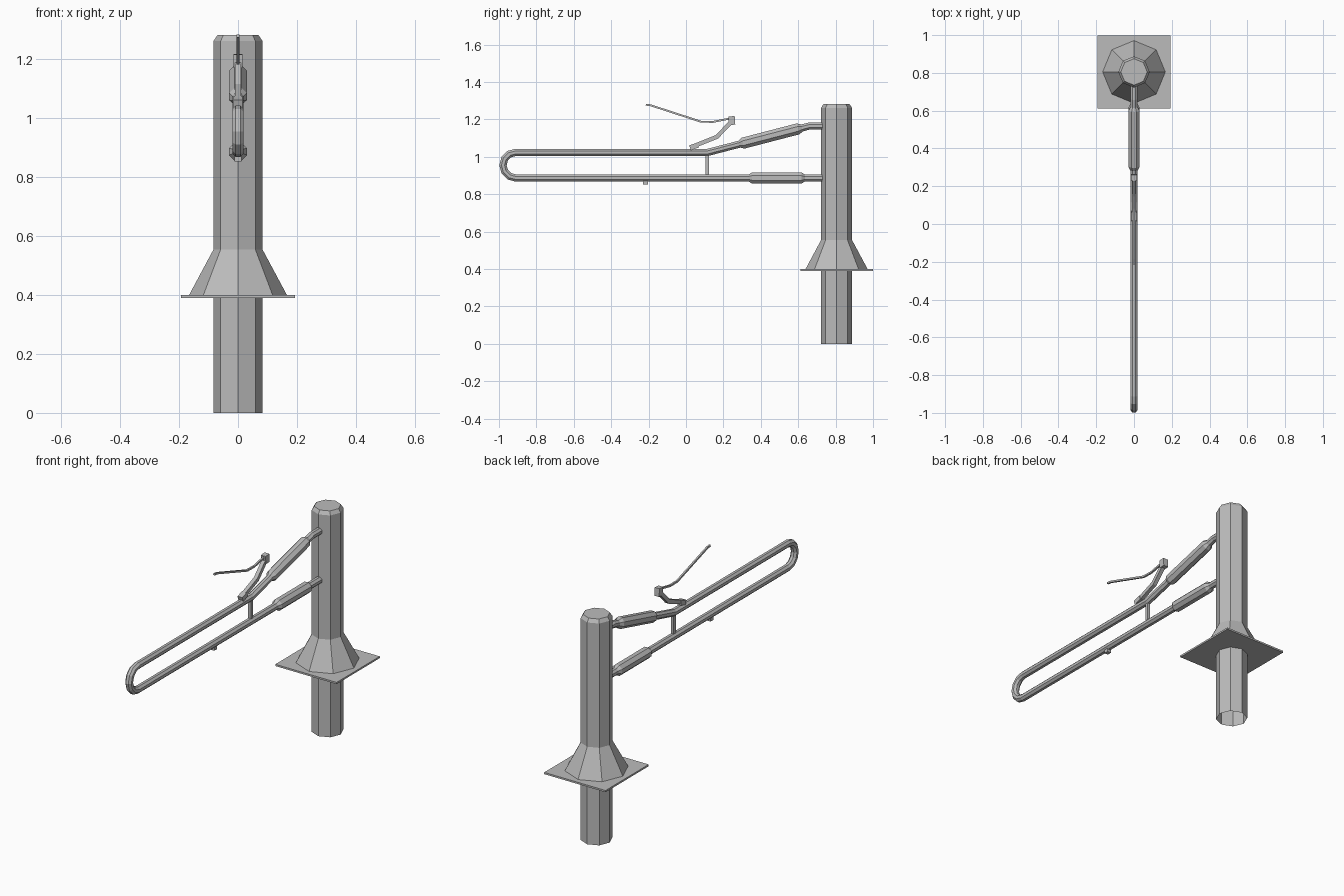
import bpy, bmesh, math
from mathutils import Vector

if "Cube" in bpy.data.objects:
    bpy.data.objects.remove(bpy.data.objects["Cube"], do_unlink=True)

POST_Y = 0.805

grey = bpy.data.materials.new("steel_grey")
grey.use_nodes = True
colour = (0.5, 0.5, 0.5, 1)
grey.diffuse_color = colour
grey.node_tree.nodes["Principled BSDF"].inputs["Base Color"].default_value = colour


def finish(name, bm):
    bmesh.ops.recalc_face_normals(bm, faces=bm.faces)
    mesh = bpy.data.meshes.new(name)
    bm.to_mesh(mesh)
    bm.free()
    mesh.materials.append(grey)
    obj = bpy.data.objects.new(name, mesh)
    bpy.context.collection.objects.link(obj)
    return obj


def skin(bm, rings, cap_start=True, cap_end=True):
    n = len(rings[0])
    for a, b in zip(rings, rings[1:]):
        for i in range(n):
            j = (i + 1) % n
            bm.faces.new((a[i], a[j], b[j], b[i]))
    if cap_start:
        bm.faces.new(rings[0])
    if cap_end:
        bm.faces.new(rings[-1])


def lathe(name, profile, cap_end):
    """Eight-sided upright shape from (radius, height) pairs, open below."""
    bm = bmesh.new()
    rings = [[bm.verts.new((r * math.cos(k * math.pi / 4),
                            POST_Y + r * math.sin(k * math.pi / 4), z))
              for k in range(8)] for r, z in profile]
    skin(bm, rings, False, cap_end)
    return finish(name, bm)


def sweep(name, path, sides=8, width=1.0):
    """Mitred bar along (y, z, radius) points in the middle plane."""
    bm = bmesh.new()
    pts = [Vector((0, y, z)) for y, z, r in path]
    rings = []
    for i, p in enumerate(pts):
        d_in = (p - pts[max(i - 1, 0)]).normalized()
        d_out = (pts[min(i + 1, len(pts) - 1)] - p).normalized()
        d = (d_in + d_out).normalized()
        ref = d_out if d_out.length else d_in
        side = Vector((0, -d.z, d.y)) / max(d.dot(ref), 0.5)
        r = path[i][2] / math.cos(math.pi / sides)
        ring = []
        for k in range(sides):
            a = 2 * math.pi * (k + 0.5) / sides
            ring.append(bm.verts.new(p + side * r * math.sin(a)
                                     + Vector((r * width * math.cos(a), 0, 0))))
        rings.append(ring)
    skin(bm, rings)
    return finish(name, bm)


def box(name, centre, size, tilt=0):
    bm = bmesh.new()
    bmesh.ops.create_cube(bm, size=1)
    bmesh.ops.scale(bm, vec=size, verts=bm.verts)
    obj = finish(name, bm)
    obj.location = centre
    obj.rotation_euler.x = tilt
    return obj


# Post with chamfered top, flared foot and ground plate
lathe("post", [(0.083, 0), (0.083, 1.262), (0.07, 1.282)], True)
lathe("flared_foot", [(0.166, 0.4), (0.083, 0.555)], False)
box("ground_plate", (0, POST_Y, 0.395), (0.386, 0.388, 0.01))

# Long looped rail: upper run, rounded end, lower run
R, TOP, LOW = 0.019, 1.024, 0.887
mid, half = (TOP + LOW) / 2, (TOP - LOW) / 2
loop = [(0.73, 1.165, R), (0.66, 1.165, R), (0.117, TOP, R)]
for k in range(7):
    a = math.pi * k / 6
    loop.append((-0.91 - half * math.sin(a), mid + half * math.cos(a), R))
loop.append((0.73, LOW, R))
sweep("loop_rail", loop)

# Thicker sleeves around both runs
def sleeve(name, start, end, r=0.03):
    a, b = Vector(start), Vector(end)
    stations = ((0, R), (0.06, r), (0.94, r), (1, R))
    sweep(name, [(*a.lerp(b, t), s) for t, s in stations])

sleeve("upper_sleeve", (0.285, 1.068), (0.62, 1.155))
sleeve("lower_sleeve", (0.335, LOW), (0.635, LOW))

# Strut between the runs and small stop below
box("strut", (0, 0.114, mid), (0.018, 0.018, 0.12))
box("lower_stop", (0, -0.217, 0.863), (0.024, 0.026, 0.02))

# Bent bracket with foot and head blocks
sweep("bracket_arm", [(0.04, 1.057, 0.011), (0.165, 1.107, 0.011),
                      (0.24, 1.185, 0.011)], sides=4)
box("bracket_foot", (0, 0.043, 1.056), (0.03, 0.046, 0.027), math.radians(18))
box("bracket_head", (0, 0.245, 1.194), (0.03, 0.034, 0.046), math.radians(4))

# Thin bent lever
sweep("lever", [(0.235, 1.205, 0.005), (0.145, 1.187, 0.005),
                (0.08, 1.188, 0.005), (-0.19, 1.276, 0.005),
                (-0.215, 1.279, 0.005)], sides=4)
